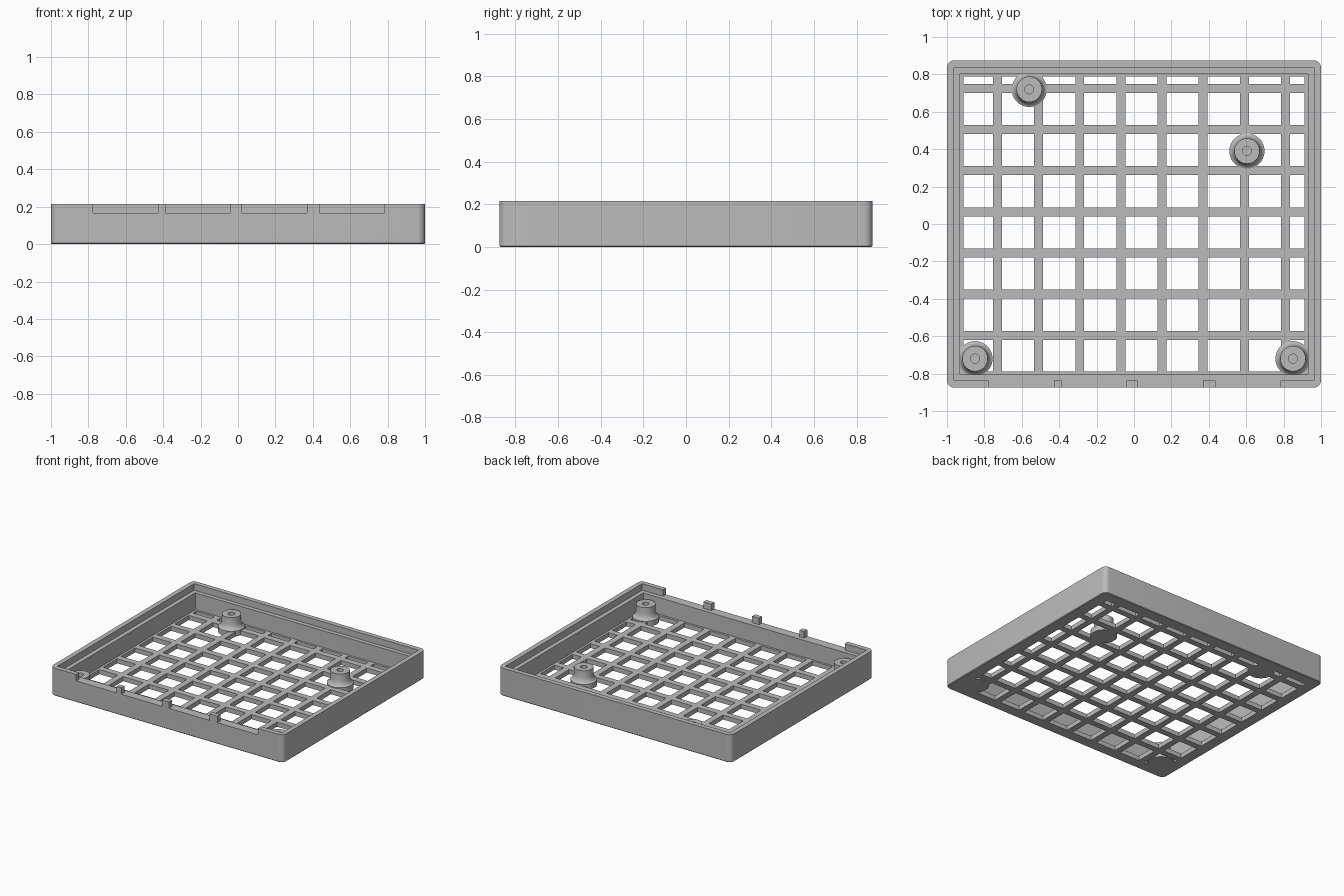
import bpy, bmesh, math
from mathutils import Vector

cube = bpy.data.objects.get("Cube")
if cube:
    bpy.data.objects.remove(cube, do_unlink=True)

HALF_X, HALF_Y = 1.0, 0.875
HEIGHT, LEDGE_Z, FLOOR_Z = 0.215, 0.165, 0.035
RIM, WALL = 0.037, 0.07

grey = bpy.data.materials.new("grey plastic")
grey.use_nodes = True
COLOUR = (0.5, 0.5, 0.5, 1)
grey.diffuse_color = COLOUR
grey.node_tree.nodes["Principled BSDF"].inputs["Base Color"].default_value = COLOUR


def finish(bm, name):
    bmesh.ops.recalc_face_normals(bm, faces=bm.faces)
    mesh = bpy.data.meshes.new(name)
    bm.to_mesh(mesh)
    bm.free()
    mesh.materials.append(grey)
    obj = bpy.data.objects.new(name, mesh)
    bpy.context.collection.objects.link(obj)
    return obj


def activate(obj):
    bpy.ops.object.select_all(action="DESELECT")
    obj.select_set(True)
    bpy.context.view_layer.objects.active = obj


def smooth(obj):
    activate(obj)
    bpy.ops.object.shade_smooth_by_angle(angle=math.radians(30))


def bridge(bm, a, b):
    n = len(a)
    for i in range(n):
        j = (i + 1) % n
        bm.faces.new((a[i], a[j], b[j], b[i]))


def rounded_ring(bm, inset, z, steps=6):
    """Rounded rectangle, offset inwards from the outside of the tray."""
    r = max(0.04 - inset, 0.003)
    cx, cy = HALF_X - inset - r, HALF_Y - inset - r
    ring = []
    for q, (sx, sy) in enumerate([(1, 1), (-1, 1), (-1, -1), (1, -1)]):
        for s in range(steps + 1):
            a = math.pi / 2 * (q + s / steps)
            ring.append(bm.verts.new((sx * cx + r * math.cos(a),
                                      sy * cy + r * math.sin(a), z)))
    return ring


# Outer wall: stepped section swept round the tray
bm = bmesh.new()
section = [(0.005, 0), (0, 0.005), (0, HEIGHT), (RIM, HEIGHT),
           (RIM, LEDGE_Z), (WALL, LEDGE_Z), (WALL, 0)]
rings = [rounded_ring(bm, inset, z) for inset, z in section]
for i, ring in enumerate(rings):
    bridge(bm, ring, rings[(i + 1) % len(rings)])
wall = finish(bm, "outer_wall")

# Four notches through the front rim
bm = bmesh.new()
for x0, x1 in [(-0.776, -0.428), (-0.388, -0.04), (0.02, 0.368), (0.436, 0.784)]:
    box = bmesh.ops.create_cube(bm, size=1)["verts"]
    bmesh.ops.scale(bm, vec=(x1 - x0, 0.08, 0.1), verts=box)
    bmesh.ops.translate(bm, vec=((x0 + x1) / 2, -0.86, LEDGE_Z + 0.05), verts=box)
cutter = finish(bm, "notch_cutter")
cutter.hide_render = True
cut = wall.modifiers.new("notches", "BOOLEAN")
cut.operation, cut.solver, cut.object = "DIFFERENCE", "EXACT", cutter
activate(wall)
bpy.ops.object.modifier_apply(modifier=cut.name)
bpy.data.objects.remove(cutter, do_unlink=True)
smooth(wall)


# Lattice floor: every odd row and column crossing is an opening
def stops(edge, margin, first, count, pitch=0.22, bar=0.048):
    values = [-edge, -margin]
    for k in range(count):
        centre = first + k * pitch
        values += [centre - bar / 2, centre + bar / 2]
    return values + [margin, edge]


xs = stops(HALF_X - WALL, 0.912, -0.73, 8)
ys = stops(HALF_Y - WALL, 0.788, -0.595, 7)
bm = bmesh.new()
grid = [[bm.verts.new((x, y, 0)) for y in ys] for x in xs]
for i in range(len(xs) - 1):
    for j in range(len(ys) - 1):
        if i % 2 and j % 2:
            continue
        bm.faces.new((grid[i][j], grid[i + 1][j], grid[i + 1][j + 1], grid[i][j + 1]))
extruded = bmesh.ops.extrude_face_region(bm, geom=bm.faces[:], use_keep_orig=True)
top = [v for v in extruded["geom"] if isinstance(v, bmesh.types.BMVert)]
bmesh.ops.translate(bm, vec=(0, 0, FLOOR_Z), verts=top)
finish(bm, "lattice_floor")


# Screw posts: flanged foot, flared neck and blind hole
def post(name, x, y, sides=40):
    profile = [(0.094, 0), (0.094, 0.042), (0.085, 0.046), (0.079, 0.054),
               (0.073, 0.066), (0.069, 0.082), (0.068, 0.136),
               (0.024, 0.136), (0.024, 0.06)]
    bm = bmesh.new()
    loops = []
    for r, z in profile:
        loops.append([bm.verts.new((x + r * math.cos(math.tau * k / sides),
                                    y + r * math.sin(math.tau * k / sides), z))
                      for k in range(sides)])
    for a, b in zip(loops, loops[1:]):
        bridge(bm, a, b)
    bm.faces.new(loops[0])
    bm.faces.new(loops[-1])
    smooth(finish(bm, name))


post("front_left_post", 0.85, -0.72)
post("front_right_post", -0.85, -0.72)
post("back_right_post", -0.56, 0.72)
post("back_left_post", 0.604, 0.39)
